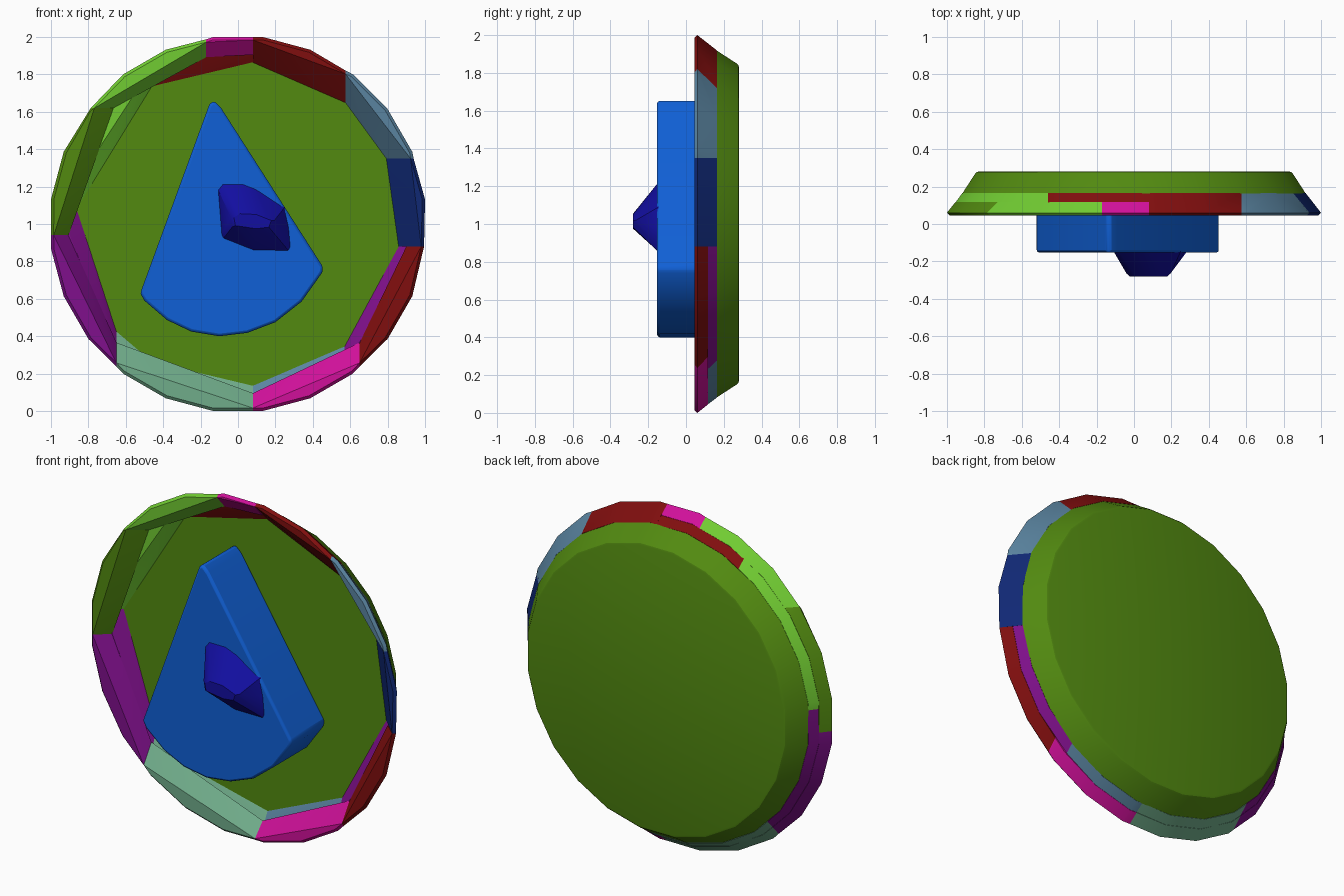
import bpy, bmesh, math

cube = bpy.data.objects.get("Cube")
if cube:
    bpy.data.objects.remove(cube, do_unlink=True)


def lin(c):
    c /= 255
    return c / 12.92 if c <= 0.04045 else ((c + 0.055) / 1.055) ** 2.4


def material(name, rgb):
    m = bpy.data.materials.new(name)
    m.use_nodes = True
    col = (*[lin(c) for c in rgb], 1)
    m.diffuse_color = col
    m.node_tree.nodes["Principled BSDF"].inputs["Base Color"].default_value = col
    return m


MATS = {n: material(n, c) for n, c in {
    "olive": (82, 138, 16), "lime": (113, 204, 50), "purple": (128, 16, 140),
    "sage": (112, 172, 138), "pink": (208, 16, 154), "red": (128, 14, 14),
    "navy": (16, 40, 116), "steel": (90, 132, 160), "blue": (16, 96, 214),
    "indigo": (18, 14, 160)}.items()}


def finish(name, bm, mat, bevel=0):
    bmesh.ops.recalc_face_normals(bm, faces=bm.faces)
    me = bpy.data.meshes.new(name)
    bm.to_mesh(me)
    bm.free()
    ob = bpy.data.objects.new(name, me)
    bpy.context.collection.objects.link(ob)
    me.materials.append(MATS[mat])
    if bevel:
        b = ob.modifiers.new("bevel", 'BEVEL')
        b.width, b.segments, b.limit_method = bevel, 2, 'ANGLE'
        b.angle_limit = math.radians(35)
    bpy.ops.object.select_all(action='DESELECT')
    ob.select_set(True)
    bpy.context.view_layer.objects.active = ob
    bpy.ops.object.shade_smooth_by_angle(angle=math.radians(30))
    return ob


def hull(name, pts, mat, bevel=0):
    bm = bmesh.new()
    for p in pts:
        bm.verts.new(p)
    res = bmesh.ops.convex_hull(bm, input=bm.verts)
    junk = {v for v in res["geom_interior"] + res["geom_unused"]
            if isinstance(v, bmesh.types.BMVert)}
    bmesh.ops.delete(bm, geom=list(junk), context='VERTS')
    bmesh.ops.dissolve_limit(bm, angle_limit=math.radians(1.5),
                             verts=bm.verts, edges=bm.edges)
    return finish(name, bm, mat, bevel)


# Shallow dish body: 24-sided tapered disc
SEG = 24
STEP = 2 * math.pi / SEG
K = 1 / math.cos(STEP / 2)
bm = bmesh.new()
rings = [[bm.verts.new((r * K * math.cos((i + .5) * STEP), y,
                        1 + r * K * math.sin((i + .5) * STEP))) for i in range(SEG)]
         for y, r in [(.163, .918), (.268, .85), (.277, .842), (.28, .832)]]
for a, b in zip(rings, rings[1:]):
    for i in range(SEG):
        j = (i + 1) % SEG
        bm.faces.new((a[i], a[j], b[j], b[i]))
bm.faces.new(rings[0])
bm.faces.new(rings[-1])
finish("dish", bm, "olive")


# Rim: wedge-like segments bounded by axis-aligned cuts (axis, value, side)
def on_cut(cut, r):
    axis, v, side = cut
    w = side * math.sqrt(r * r - v * v)
    return (v, w) if axis == 'x' else (w, v)


def arc(c0, c1, r, y):
    p0, p1 = on_cut(c0, r * 1.002), on_cut(c1, r * 1.002)
    a0, a1 = math.atan2(p0[1], p0[0]), math.atan2(p1[1], p1[0])
    if a1 < a0:
        a1 += 2 * math.pi
    pts = [p0, p1]
    for i in range(-SEG, 2 * SEG):
        a = (i + .5) * STEP
        if a0 + .02 < a < a1 - .02:
            pts.append((r * K * math.cos(a), r * K * math.sin(a)))
    return [(x, y, 1 + z) for x, z in pts]


FRONT = ([(.045, .985), (.06, 1.0), (.075, .988), (.117, .955)], (.117, .908))
BACK = ([(.115, .955), (.165, .918)], (.165, .865))
FULL = ([(.045, .985), (.06, 1.0), (.075, .988), (.165, .918)], (.165, .865))


def rim(name, c0, c1, layer, mat):
    outer, (yi, ri) = layer
    pts = [p for y, r in outer for p in arc(c0, c1, r, y)]
    for c in (c0, c1):
        x, z = on_cut(c, ri)
        pts.append((x, yi, 1 + z))
    hull(name, pts, mat)


E = ('y', -.12, 1)
NE = ('y', .35, 1)
N1 = ('x', .575, 1)
N0 = ('x', .08, 1)
S0 = ('x', .08, -1)
# Full-depth segments
rim("rim_right_navy", E, NE, FULL, "navy")
rim("rim_right_steel", NE, N1, FULL, "steel")
rim("rim_top_red", N1, N0, FULL, "red")
# Front layer
NW0, NW, W, SW, SE = (('x', -.17, 1), ('y', .62, -1), ('y', -.06, -1),
                      ('x', -.65, -1), ('x', .65, -1))
rim("rim_front_top_pink", N0, NW0, FRONT, "pink")
rim("rim_front_lime", NW0, NW, FRONT, "lime")
rim("rim_front_olive", NW, W, FRONT, "olive")
rim("rim_front_purple", W, SW, FRONT, "purple")
rim("rim_front_sage", SW, S0, FRONT, "sage")
rim("rim_front_bottom_pink", S0, SE, FRONT, "pink")
rim("rim_front_red", SE, E, FRONT, "red")
# Back layer
BNW, BW, BSW, BSE = ('x', -.46, 1), ('y', .08, -1), ('x', -.46, -1), ('x', .57, -1)
rim("rim_back_red", N0, BNW, BACK, "red")
rim("rim_back_lime", BNW, BW, BACK, "lime")
rim("rim_back_purple", BW, SW, BACK, "purple")
rim("rim_back_sage_left", SW, BSW, BACK, "sage")
rim("rim_back_sage", BSW, S0, BACK, "sage")
rim("rim_back_steel", S0, BSE, BACK, "steel")
rim("rim_back_purple_right", BSE, E, BACK, "purple")

# Fan-shaped block standing off the dish
FAN = [(-.155, 1.635), (-.14, 1.655), (-.12, 1.65), (-.09, 1.62), (.455, .77),
       (.45, .74), (.34, .585), (.2, .475), (.05, .418), (-.1, .4), (-.25, .425),
       (-.38, .487), (-.5, .59), (-.523, .63)]
hull("fan_block", [(x, y, z) for x, z in FAN for y in (-.153, .17)], "blue", .014)

# Faceted knob on the block
BASE = [(-.11, 1.19), (-.085, 1.222), (.02, 1.222), (.09, 1.195), (.25, 1.09),
        (.275, .98), (.285, .87), (.275, .852), (.09, .853), (-.08, .92), (-.09, .94)]
TOP = [(-.04, 1.04), (-.03, .985), (.1, .965), (.18, .975), (.195, 1.02),
       (.1, 1.06), (0, 1.065)]
hull("knob", [(x, -.145, z) for x, z in BASE]
     + [(x, -.265, z) for x, z in TOP]
     + [(.08 + .85 * (x - .08), -.28, 1.015 + .8 * (z - 1.015)) for x, z in TOP], "indigo")
